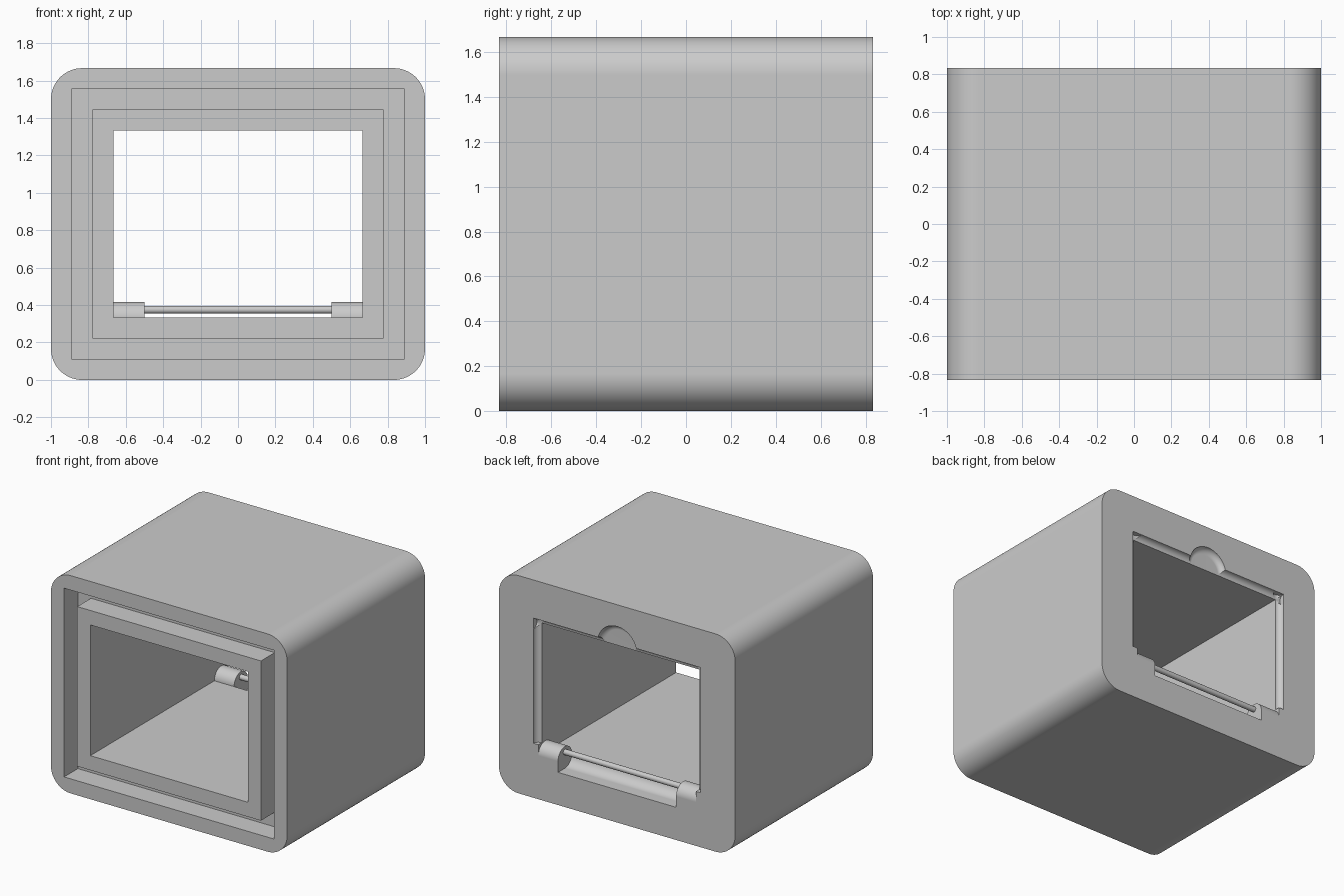
import bpy
import bmesh
from math import sin, cos, pi, radians
from mathutils import Vector

cube = bpy.data.objects.get("Cube")
if cube:
    bpy.data.objects.remove(cube, do_unlink=True)

U = 1 / 18                    # design module
BACK = 15 * U                 # y of the back face
MID_Z = 15 * U
HOLE_X, FLOOR, CEIL = 12 * U, 6 * U, 24 * U
R_LIP = 0.75 * U              # cove around the rear opening

grey = bpy.data.materials.new("plain grey")
grey.use_nodes = True
grey.diffuse_color = (0.6, 0.6, 0.6, 1)
grey.node_tree.nodes["Principled BSDF"].inputs["Base Color"].default_value = (0.6, 0.6, 0.6, 1)


def make(name, bm):
    bmesh.ops.recalc_face_normals(bm, faces=bm.faces[:])
    mesh = bpy.data.meshes.new(name)
    bm.to_mesh(mesh)
    bm.free()
    mesh.materials.append(grey)
    ob = bpy.data.objects.new(name, mesh)
    bpy.context.collection.objects.link(ob)
    return ob


def arc(cx, cy, r, a0, a1, n=16):
    return [(cx + r * cos(radians(a0 + (a1 - a0) * i / n)),
             cy + r * sin(radians(a0 + (a1 - a0) * i / n))) for i in range(n + 1)]


def prism(name, points, start, end, axis):
    """Extrude a profile: (x, z) along y, (y, z) along x or (x, y) along z."""
    place = {"x": lambda a, b: (start, a, b), "y": lambda a, b: (a, start, b),
             "z": lambda a, b: (a, b, start)}[axis]
    shift = Vector([(end - start) * (axis == k) for k in "xyz"])
    bm = bmesh.new()
    face = bm.faces.new([bm.verts.new(place(a, b)) for a, b in points])
    top = bmesh.ops.extrude_face_region(bm, geom=[face])["geom"]
    bmesh.ops.translate(bm, vec=shift,
                        verts=[v for v in top if isinstance(v, bmesh.types.BMVert)])
    return make(name, bm)


def rod(name, a, b, r, start, end, axis, n=48):
    return prism(name, arc(a, b, r, 0, 360 - 360 / n, n - 1), start, end, axis)


def box(name, x, z0, z1, y0, y1):
    return prism(name, [(-x, z0), (x, z0), (x, z1), (-x, z1)], y0, y1, "y")


def cut(ob, cutter):
    mod = ob.modifiers.new("cut", "BOOLEAN")
    mod.operation, mod.solver, mod.object = "DIFFERENCE", "EXACT", cutter
    bpy.context.view_layer.objects.active = ob
    bpy.ops.object.modifier_apply(modifier=mod.name)
    bpy.data.objects.remove(cutter, do_unlink=True)


# Rounded outer body
rc = 3 * U
profile = []
for sx, sz, a in ((1, 1, 0), (-1, 1, 90), (-1, -1, 180), (1, -1, 270)):
    profile += arc(sx * (1 - rc), MID_Z + sz * (MID_Z - rc), rc, a, a + 90)
body = prism("body", profile, -BACK, BACK, "y")

# Slot around the front opening
slot = box("slot_cutter", 16 * U, 2 * U, 28 * U, -BACK - 0.1, -BACK + 3 * U)
cut(slot, box("slot_core", 14 * U, 4 * U, 26 * U, -BACK - 0.2, -BACK + 0.3))
cut(body, slot)

# Through opening
cut(body, box("opening_cutter", HOLE_X, FLOOR, CEIL, -1, 1))

# Coved lip on the sides and top of the rear opening
for side in (-1, 1):
    cut(body, rod("side_lip_cutter", side * HOLE_X, BACK, R_LIP,
                  FLOOR + 1.5 * U, CEIL + R_LIP, "z"))
cut(body, rod("top_lip_cutter", BACK, CEIL, R_LIP,
              -HOLE_X - R_LIP, HOLE_X + R_LIP, "x"))

# Round thumb notch with a coved rim, lathed around y
r_out = 3 * U
ring = [(0, -0.05), (r_out, -0.05)] + arc(r_out - R_LIP, 0, R_LIP, 0, 90, 8) + [(0, R_LIP)]
bm = bmesh.new()
verts = [bm.verts.new((r, BACK - d, CEIL)) for r, d in ring]
edges = [bm.edges.new(pair) for pair in zip(verts, verts[1:])]
bmesh.ops.spin(bm, geom=verts + edges, cent=(0, BACK, CEIL), axis=(0, 1, 0),
               angle=2 * pi, steps=64, use_duplicate=False)
bmesh.ops.remove_doubles(bm, verts=bm.verts[:], dist=1e-4)
cut(body, make("notch_cutter", bm))

# Hinge trough between the two knuckles
r_k = 1.5 * U
pin_y = BACK - r_k
trough = arc(pin_y, FLOOR, r_k, 180, 270) + [(BACK + 0.1, FLOOR - r_k), (BACK + 0.1, FLOOR + 0.05),
                                             (pin_y - r_k, FLOOR + 0.05)]
cut(body, prism("trough_cutter", trough, -9 * U, 9 * U, "x"))

# Hinge knuckles and pin
parts = [body]
for side, label in ((1, "left"), (-1, "right")):
    parts.append(rod(label + "_hinge_knuckle", pin_y, FLOOR, r_k,
                     side * 9 * U, side * (HOLE_X + 0.02), "x", 64))
parts.append(rod("hinge_pin", pin_y, FLOOR + R_LIP, 0.021, -9.5 * U, 9.5 * U, "x", 32))

# Smooth curved faces, keep crisp edges
bpy.ops.object.select_all(action="DESELECT")
for ob in parts:
    ob.select_set(True)
bpy.context.view_layer.objects.active = body
bpy.ops.object.shade_smooth_by_angle(angle=radians(30))
for ob in parts:
    mod = ob.modifiers.new("weighted_normals", "WEIGHTED_NORMAL")
    mod.keep_sharp = True
